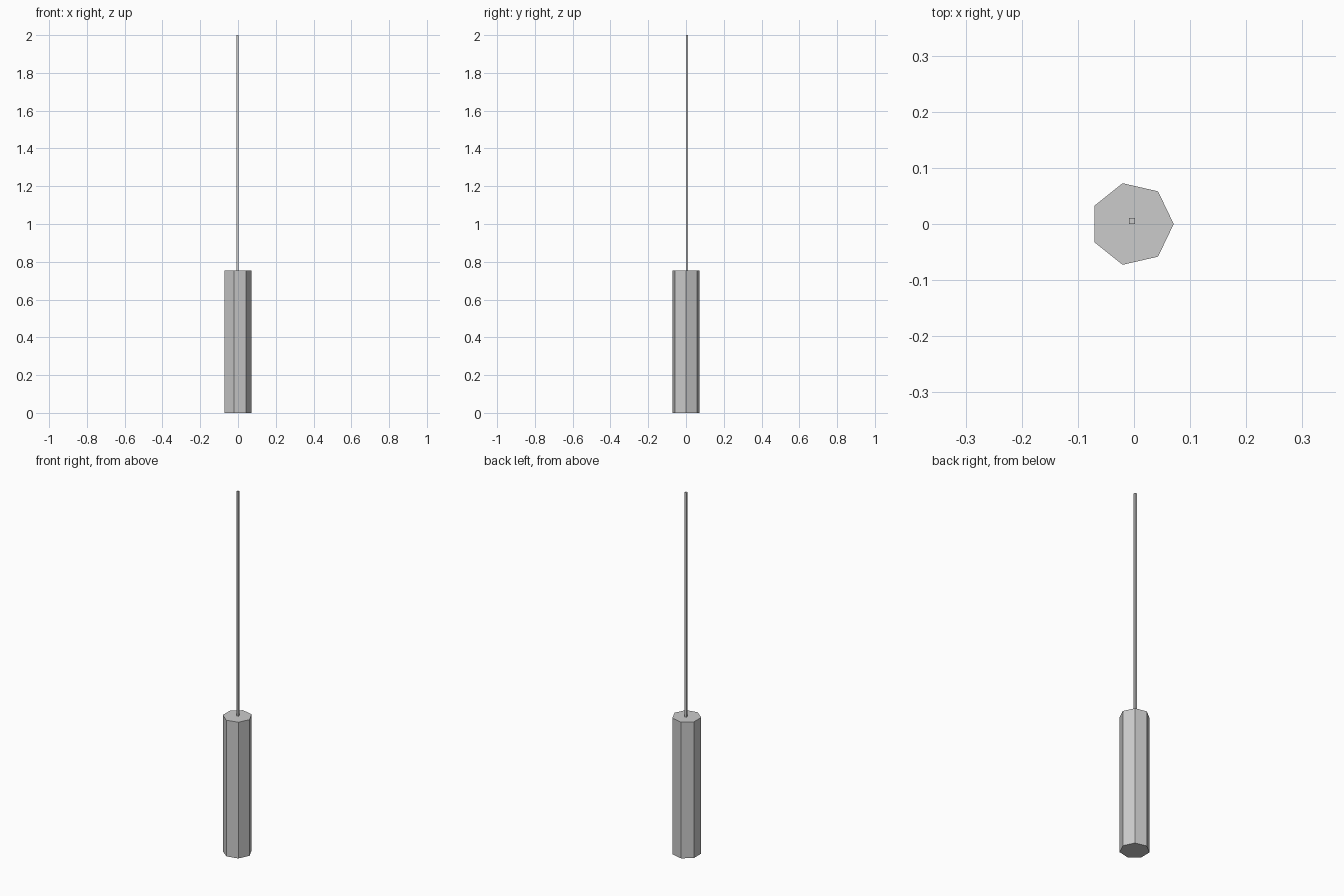
import bpy, math

if "Cube" in bpy.data.objects:
    bpy.data.objects.remove(bpy.data.objects["Cube"])

CX = -0.0037      # shared axis of both parts
BODY_TOP = 0.755

# Seven-sided body with one corner pointing to +x
R = 0.0745
bpy.ops.mesh.primitive_cylinder_add(vertices=7, radius=R, depth=BODY_TOP,
                                    location=(CX, 0, BODY_TOP / 2))
body = bpy.context.object
body.name = "body"
# The primitive's first corner lies on +y, so turn it to +x
for v in body.data.vertices:
    a = 2 * math.pi * (v.index // 2) / 7
    v.co.x, v.co.y = R * math.cos(a), R * math.sin(a)

# Thin square rod rising from the body's top
bottom, top, width = BODY_TOP - 0.005, 2.0, 0.0105
bpy.ops.mesh.primitive_cube_add(size=1, location=(CX, 0.005, (bottom + top) / 2))
rod = bpy.context.object
rod.name = "rod"
for v in rod.data.vertices:
    v.co.x *= width
    v.co.y *= width
    v.co.z *= top - bottom
